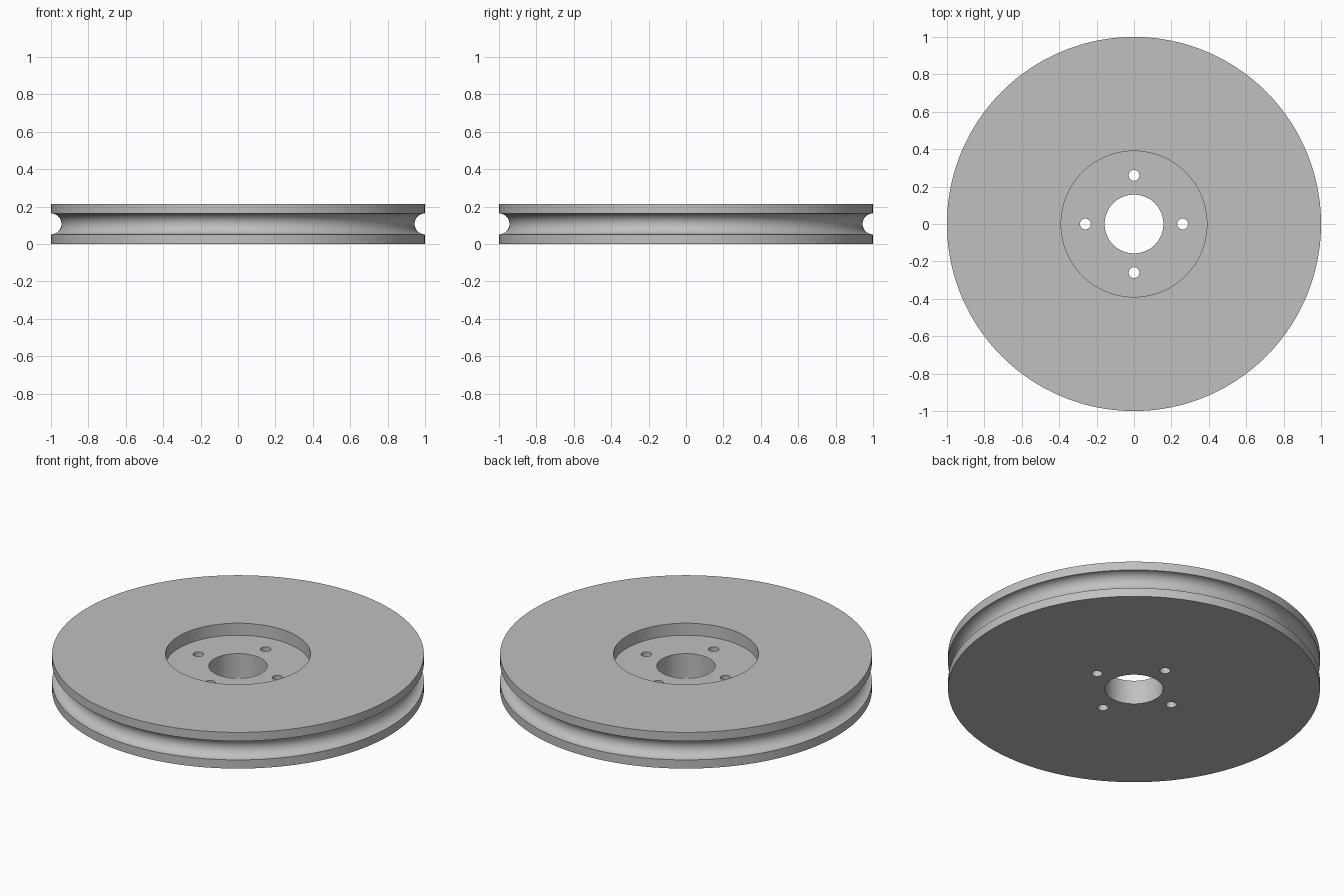
import bpy, bmesh, math
from mathutils import Matrix

HEIGHT, RADIUS = 0.215, 1.0
GROOVE = 0.056
RECESS, FLOOR = 0.39, 0.143
BORE = 0.157
BOLT_CIRCLE, BOLT_RADIUS = 0.26, 0.029
SEGMENTS = 160

cube = bpy.data.objects.get("Cube")
if cube:
    bpy.data.objects.remove(cube, do_unlink=True)

# Plain grey metal
grey = bpy.data.materials.new("grey_metal")
colour = (0.53, 0.53, 0.53, 1)
grey.diffuse_color = colour
grey.use_nodes = True
grey.node_tree.nodes["Principled BSDF"].inputs["Base Color"].default_value = colour


def add_object(name, bm):
    bmesh.ops.recalc_face_normals(bm, faces=bm.faces[:])
    mesh = bpy.data.meshes.new(name)
    bm.to_mesh(mesh)
    bm.free()
    mesh.materials.append(grey)
    obj = bpy.data.objects.new(name, mesh)
    bpy.context.collection.objects.link(obj)
    return obj


# Wheel cross-section: bore, recessed hub, flanges and half-round rim groove
profile = [(BORE, 0), (RADIUS, 0)]
for i in range(25):
    a = -math.pi / 2 + math.pi * i / 24
    profile.append((RADIUS - GROOVE * math.cos(a), HEIGHT / 2 + GROOVE * math.sin(a)))
profile += [(RADIUS, HEIGHT), (RECESS, HEIGHT), (RECESS, FLOOR), (BORE, FLOOR)]

bm = bmesh.new()
verts = [bm.verts.new((r, 0, z)) for r, z in profile]
edges = [bm.edges.new((v, verts[(i + 1) % len(verts)])) for i, v in enumerate(verts)]
bmesh.ops.spin(bm, geom=verts + edges, cent=(0, 0, 0), axis=(0, 0, 1),
               angle=math.tau, steps=SEGMENTS, use_duplicate=False)
bmesh.ops.remove_doubles(bm, verts=bm.verts[:], dist=1e-5)
wheel = add_object("pulley_wheel", bm)

# Four bolt holes through the hub
bm = bmesh.new()
for i in range(4):
    turn = Matrix.Rotation(i * math.pi / 2, 4, 'Z')
    bmesh.ops.create_cone(bm, cap_ends=True, segments=32, radius1=BOLT_RADIUS,
                          radius2=BOLT_RADIUS, depth=1,
                          matrix=turn @ Matrix.Translation((BOLT_CIRCLE, 0, 0)))
cutter = add_object("bolt_hole_cutter", bm)
cutter.hide_render = True

cut = wheel.modifiers.new("bolt_holes", 'BOOLEAN')
cut.operation = 'DIFFERENCE'
cut.solver = 'EXACT'
cut.object = cutter

bpy.ops.object.select_all(action='DESELECT')
wheel.select_set(True)
bpy.context.view_layer.objects.active = wheel
bpy.ops.object.modifier_apply(modifier=cut.name)
bpy.data.objects.remove(cutter, do_unlink=True)
bpy.ops.object.shade_smooth_by_angle(angle=math.radians(30))
